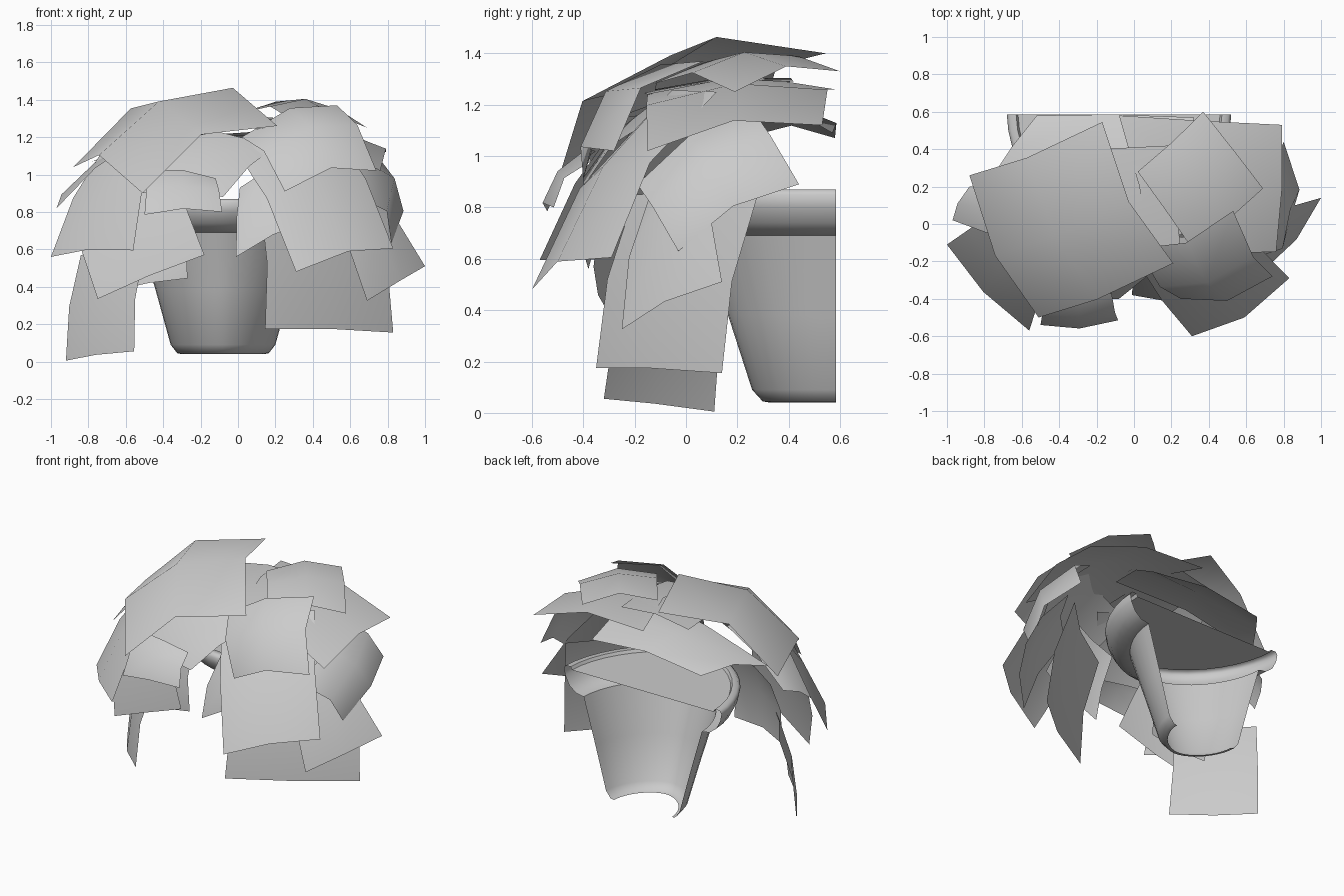
import bpy
import math
from mathutils import Vector

if "Cube" in bpy.data.objects:
    bpy.data.objects.remove(bpy.data.objects["Cube"], do_unlink=True)

# One neutral colour for everything
grey = bpy.data.materials.new("plain grey")
grey.use_nodes = True
colour = (0.6, 0.6, 0.6, 1)
grey.diffuse_color = colour
grey.node_tree.nodes["Principled BSDF"].inputs["Base Color"].default_value = colour

BACK = 0.585           # flat wall side of the planter
POT_X = -0.08          # planter centre line
HEART = Vector((POT_X, 0.3, 0.45))  # leaves bulge away from here


def make_object(name, verts, faces):
    mesh = bpy.data.meshes.new(name)
    mesh.from_pydata(verts, [], faces)
    mesh.materials.append(grey)
    mesh.shade_smooth()
    mesh.set_sharp_from_angle(angle=math.radians(60))
    mesh.update()
    obj = bpy.data.objects.new(name, mesh)
    bpy.context.scene.collection.objects.link(obj)
    return obj


def half_ring(radius, z, steps=20):
    """Front half of a slightly pinched ellipse, ending on the flat wall side."""
    ring = []
    for i in range(steps + 1):
        a = math.pi * i / steps
        across = math.copysign(abs(math.cos(a)) ** 1.12, -math.cos(a))
        ring.append((POT_X + radius * across,
                     BACK - 1.17 * radius * abs(math.sin(a)) ** 1.12, z))
    return ring


def half_pot(name, profile):
    """Sweep a profile of radius and height around half a turn."""
    rings = [half_ring(r, z) for r, z in profile]
    n = len(rings[0])
    verts = [v for ring in rings for v in ring]
    faces = [(k * n + i, k * n + i + 1, (k + 1) * n + i + 1, (k + 1) * n + i)
             for k in range(len(rings) - 1) for i in range(n - 1)]
    return make_object(name, verts, faces)


def leaf(name, a, b, c, d, bulge):
    """Four-cornered leaf card, two by two faces, domed outwards."""
    a, b, c, d = (Vector(p) for p in (a, b, c, d))
    normal = (c - a).cross(d - b).normalized()
    if normal.dot((a + b + c + d) / 4 - HEART) < 0:
        normal.negate()
        a, b, c, d = b, a, d, c
    verts = []
    for row in range(3):
        v = row / 2
        for col in range(3):
            u = col / 2
            point = a.lerp(b, u).lerp(d.lerp(c, u), v)
            lift = (row == 1) + (col == 1)
            verts.append(point + normal * bulge * lift * (0.9 if lift == 2 else 1))
    faces = [(k, k + 1, k + 4, k + 3) for k in (0, 1, 3, 4)]
    return make_object(name, verts, faces)


# Planter: tapered half pot with flared rim, open at the wall side
half_pot("half_pot", [(0.22, 0.04), (0.245, 0.045), (0.28, 0.09), (0.36, 0.38),
                      (0.45, 0.69), (0.51, 0.7), (0.56, 0.74), (0.59, 0.8),
                      (0.6, 0.85), (0.585, 0.87), (0.55, 0.87), (0.54, 0.85)])
soil = half_ring(0.54, 0.85)
make_object("soil", soil, [tuple(range(len(soil)))])

# Crown leaves
leaf("crown_leaf_right", (-.88, .26, 1.04), (-.51, -.5, .9),
     (.21, -.21, 1.26), (-.17, .545, 1.4), .15)
leaf("crown_leaf_front", (.25, -.4, .91), (.74, -.28, 1.02),
     (.53, .07, 1.37), (.02, -.13, 1.2), .1)
leaf("crown_leaf_back", (.37, .6, 1.33), (.69, .19, 1.25),
     (.31, -.13, 1.28), (.02, .28, 1.33), .06)
leaf("crown_leaf_left", (.79, .53, 1.12), (.76, -.15, 1.02),
     (.1, -.15, 1.24), (-.08, .58, 1.26), .07)
leaf("crown_inner_leaf", (-.3, .4, 1.26), (.2, .42, 1.29),
     (.25, -.15, 1.24), (-.25, -.2, 1.2), .03)
leaf("back_leaf", (-.52, .58, 1.07), (.32, .57, 1.09),
     (.25, .12, 1.24), (-.78, .22, 1.07), .05)

# Left side leaves
leaf("left_front_leaf", (.31, -.6, .48), (.83, -.29, .605),
     (.5, .12, 1.25), (-.04, -.12, 1.17), .075)
leaf("left_side_leaf", (.82, -.03, .63), (.8, .44, .89),
     (.57, .26, 1.18), (.62, -.19, .89), .09)
leaf("left_drooping_leaf", (.69, -.25, .325), (1, .14, .51),
     (.62, .1, 1.02), (.45, -.14, .85), .04)
leaf("left_hanging_leaf", (.145, -.35, .175), (.83, .14, .155),
     (.72, .28, .85), (.12, -.2, .85), .04)
leaf("inner_front_leaf", (-.01, -.38, .56), (.4, -.38, .76),
     (.3, -.2, 1.07), (.01, -.2, .93), .04)

# Right side leaves
leaf("right_front_leaf", (-1, -.11, .56), (-.56, -.57, .595),
     (-.42, -.25, 1.15), (-.71, .1, 1.15), .04)
leaf("right_back_leaf", (-.97, .02, .82), (-.88, .2, .92),
     (-.45, .2, 1.25), (-.52, -.13, 1.2), .03)
leaf("middle_front_leaf", (-.5, -.54, .785), (-.085, -.515, .8),
     (-.12, -.37, .98), (-.48, -.35, 1.02), .04)
leaf("middle_inner_leaf", (-.52, -.34, .9), (-.08, -.4, .88),
     (.2, -.12, 1.15), (-.4, -.02, 1.25), .04)
leaf("right_drooping_leaf", (-.75, -.27, .335), (-.18, -.36, .57),
     (-.34, -.25, 1.02), (-.9, -.04, .83), .03)
leaf("right_inner_leaf", (-.66, -.1, .38), (-.27, -.14, .445),
     (-.27, -.08, .9), (-.68, .05, .85), .04)
leaf("right_hanging_leaf", (-.92, .11, .005), (-.555, -.32, .055),
     (-.5, -.2, .6), (-.84, .19, .57), .03)
